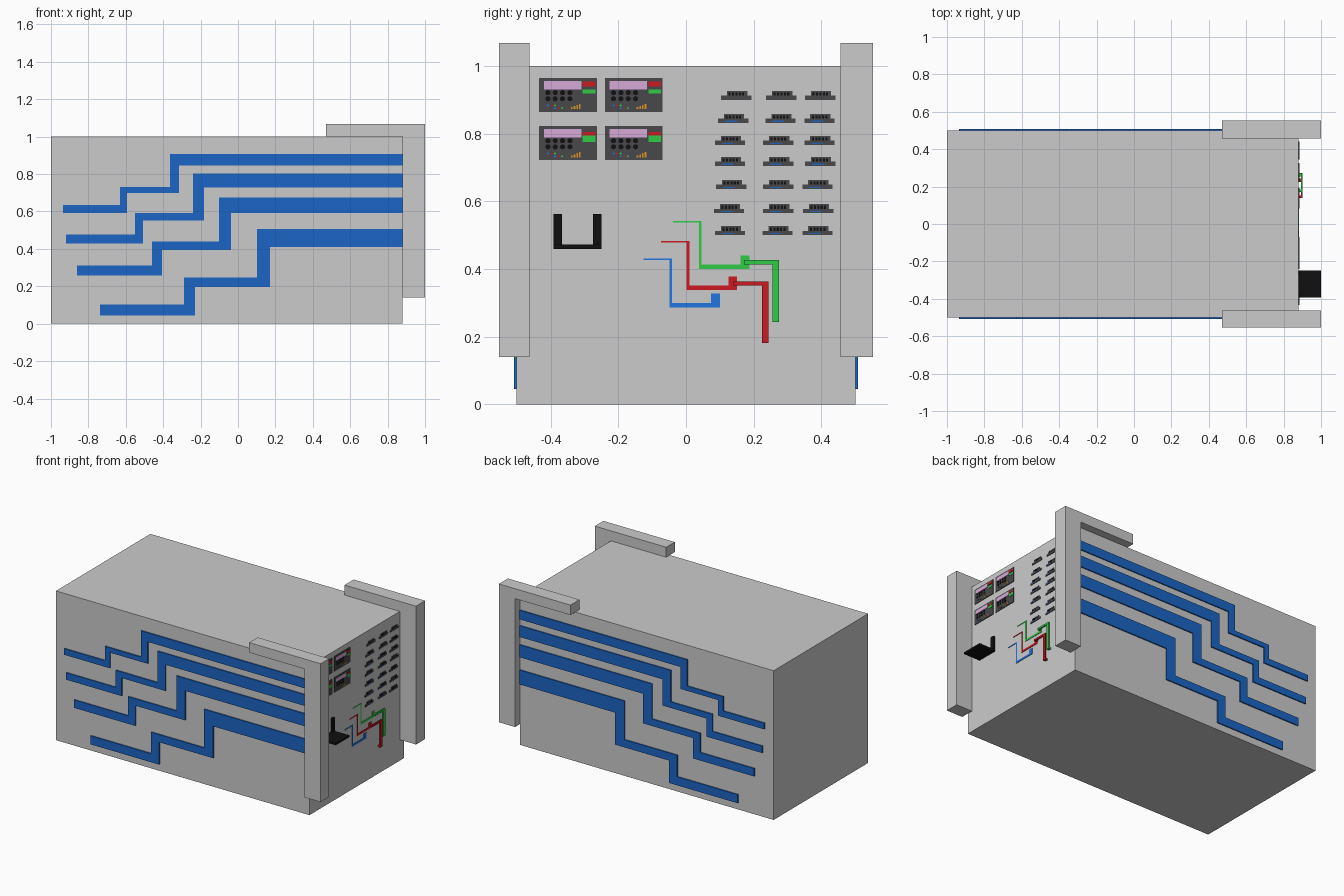
import bpy, bmesh
from math import pi
from mathutils import Matrix

if "Cube" in bpy.data.objects:
    bpy.data.objects.remove(bpy.data.objects["Cube"])

FACE = 0.88  # x of the equipment wall


def material(name, r, g, b):
    m = bpy.data.materials.new(name)
    m.diffuse_color = (r, g, b, 1)
    m.use_nodes = True
    m.node_tree.nodes["Principled BSDF"].inputs["Base Color"].default_value = m.diffuse_color
    return m


BLUE = material("strip_blue", 0.011, 0.13, 0.55)
SKY = material("cable_blue", 0.015, 0.18, 0.75)
RED = material("red", 0.6, 0.01, 0.015)
GREEN = material("green", 0.03, 0.6, 0.06)
PINK = material("screen_pink", 0.68, 0.4, 0.68)
ORANGE = material("orange", 0.75, 0.3, 0.02)
BLACK = material("black", 0.005, 0.005, 0.005)
DARK = material("dark_grey", 0.065, 0.065, 0.07)


def finish(name, bm, mat=None):
    bmesh.ops.recalc_face_normals(bm, faces=bm.faces)
    me = bpy.data.meshes.new(name)
    bm.to_mesh(me)
    bm.free()
    ob = bpy.data.objects.new(name, me)
    bpy.context.collection.objects.link(ob)
    if mat:
        me.materials.append(mat)
    return ob


def boxes(name, items, mat=None):
    """One object from boxes given as (x0, x1, y0, y1, z0, z1)."""
    bm = bmesh.new()
    for x0, x1, y0, y1, z0, z1 in items:
        m = Matrix.Translation(((x0 + x1) / 2, (y0 + y1) / 2, (z0 + z1) / 2))
        m = m @ Matrix.Diagonal((x1 - x0, y1 - y0, z1 - z0, 1))
        bmesh.ops.create_cube(bm, size=1, matrix=m)
    return finish(name, bm, mat)


def plates(name, rects, top, mat, base=0.0):
    """Flat plates on the equipment wall from (y0, y1, z0, z1)."""
    return boxes(name, [(FACE + base, FACE + top, *r) for r in rects], mat)


def discs(name, centres, radius, top, mat):
    bm = bmesh.new()
    for y, z in centres:
        m = Matrix.Translation((FACE + top / 2, y, z)) @ Matrix.Rotation(pi / 2, 4, 'Y')
        bmesh.ops.create_cone(bm, cap_ends=True, segments=16, radius1=radius,
                              radius2=radius, depth=top, matrix=m)
    return finish(name, bm, mat)


# Main body
boxes("body", [(-1, FACE, -0.5, 0.5, 0, 1)])

# Corner brackets: post in front of the wall plus bar along the roof
for side, y0, y1 in (("left", -0.553, -0.462), ("right", 0.457, 0.553)):
    boxes("bracket_" + side, [(FACE, 1, y0, y1, 0.14, 1.0),
                              (0.47, 1, y0, y1, 1.0, 1.067)])

# Stepped blue strips on both long sides: start x, two risers, three bands
STRIPS = [
    (-0.935, (-0.631, -0.594), (-0.364, -0.315), (0.593, 0.634), (0.698, 0.730), (0.845, 0.906)),
    (-0.92, (-0.551, -0.508), (-0.241, -0.182), (0.43, 0.476), (0.551, 0.591), (0.727, 0.802)),
    (-0.861, (-0.46, -0.406), (-0.102, -0.037), (0.257, 0.31), (0.393, 0.439), (0.591, 0.674)),
    (-0.738, (-0.289, -0.23), (0.102, 0.171), (0.045, 0.102), (0.195, 0.246), (0.409, 0.505)),
]
for i, (x, a, b, lo, mid, hi) in enumerate(STRIPS, 1):
    outline = [(x, lo[1]), (a[0], lo[1]), (a[0], mid[1]), (b[0], mid[1]), (b[0], hi[1]),
               (FACE, hi[1]), (FACE, hi[0]), (b[1], hi[0]), (b[1], mid[0]),
               (a[1], mid[0]), (a[1], lo[0]), (x, lo[0])]
    for side, s in (("front", -1), ("back", 1)):
        bm = bmesh.new()
        f = bm.faces.new([bm.verts.new((px, s * 0.499, pz)) for px, pz in outline])
        ext = bmesh.ops.extrude_face_region(bm, geom=[f], use_keep_orig=True)
        for v in ext["geom"]:
            if isinstance(v, bmesh.types.BMVert):
                v.co.y = s * 0.508
        finish(f"strip_{side}_{i}", bm, BLUE)

# Four control panels
for row, z in enumerate((0.864, 0.722)):
    for col, y in enumerate((-0.434, -0.24)):
        n = f"panel_{row}{col}_"
        plates(n + "case", [(y, y + 0.171, z, z + 0.1)], 0.004, DARK)
        plates(n + "screen", [(y + 0.014, y + 0.125, z + 0.066, z + 0.091)], 0.006, PINK)
        rz, gz = ((0.075, 0.09), (0.054, 0.066)) if row == 0 else ((0.073, 0.083), (0.053, 0.072))
        plates(n + "red_light", [(y + 0.129, y + 0.166, z + rz[0], z + rz[1])], 0.006, RED)
        plates(n + "green_light", [(y + 0.129, y + 0.166, z + gz[0], z + gz[1])], 0.006, GREEN)
        discs(n + "knobs", [(y + 0.026 + 0.0217 * i, z + h) for i in range(4) for h in (0.039, 0.057)],
              0.0075, 0.006, BLACK)
        for i, (cname, mat) in enumerate((("blue", SKY), ("red", RED), ("green", GREEN))):
            discs(n + cname + "_leds", [(y + 0.026 + 0.0105 * i, z + 0.019),
                                        (y + 0.047 + 0.0105 * i, z + 0.011)], 0.003, 0.006, mat)
        plates(n + "gauge_bars", [(y + 0.094 + 0.008 * i, y + 0.099 + 0.008 * i, z + 0.008,
                                   z + 0.014 + 0.003 * i) for i in range(4)], 0.006, ORANGE)

# Grid of small connector ports, slightly irregular
PORTS = [
    (0.899, 0.104, 0.237, 0.352), (0.831, 0.095, 0.235, 0.350), (0.766, 0.086, 0.228, 0.350),
    (0.704, 0.086, 0.228, 0.352), (0.636, 0.089, 0.228, 0.344), (0.565, 0.083, 0.228, 0.346),
    (0.500, 0.086, 0.226, 0.344),
]
bases, slots, tabs = [], [], []
for row, (z, *ys) in enumerate(PORTS):
    for y in ys:
        bases += [(y, y + 0.089, z, z + 0.013), (y + 0.017, y + 0.077, z + 0.013, z + 0.027)]
        slots += [(y + 0.022 + 0.01 * i, y + 0.028 + 0.01 * i, z + 0.013, z + 0.022) for i in range(5)]
        if row:
            tabs.append((y + 0.02, y + 0.055, z + 0.003, z + 0.007))
plates("ports", bases, 0.004, DARK)
plates("port_slots", slots, 0.005, BLACK)
plates("port_tabs", tabs, 0.005, BLUE)

# Black holder: two uprights on the wall and a shelf
boxes("holder", [(FACE, FACE + 0.012, -0.392, -0.367, 0.472, 0.563),
                 (FACE, FACE + 0.012, -0.274, -0.249, 0.472, 0.563),
                 (FACE, 1, -0.392, -0.249, 0.459, 0.472)], BLACK)

# Flat wall lines, each a step ending in a socket; shape repeats in three colours
for name, y, z, drop, mat in (("green", -0.038, 0.542, 0.142, GREEN),
                              ("red", -0.074, 0.483, 0.145, RED),
                              ("blue", -0.125, 0.431, 0.144, SKY)):
    k = y + 0.076
    b = z - drop
    plates(name + "_line", [(y, k, z - 0.005, z), (k, k + 0.008, b, z),
                            (k + 0.008, k + 0.149, b, b + 0.013),
                            (k + 0.123, k + 0.149, b + 0.013, b + 0.04)], 0.003, mat)

# Raised hanging cables plugged into the green and red sockets
for name, y0, y1, z0, z1, mat in (("green", 0.172, 0.274, 0.243, 0.426, GREEN),
                                  ("red", 0.14, 0.243, 0.181, 0.363, RED)):
    boxes(name + "_cable", [(FACE + 0.012, 0.9, y0, y1 - 0.019, z1 - 0.012, z1),
                            (FACE + 0.012, 0.9, y1 - 0.019, y1, z0, z1),
                            (FACE, FACE + 0.012, y0, y0 + 0.013, z1 - 0.012, z1),
                            (FACE, FACE + 0.012, y1 - 0.019, y1, z0, z0 + 0.012)], mat)
